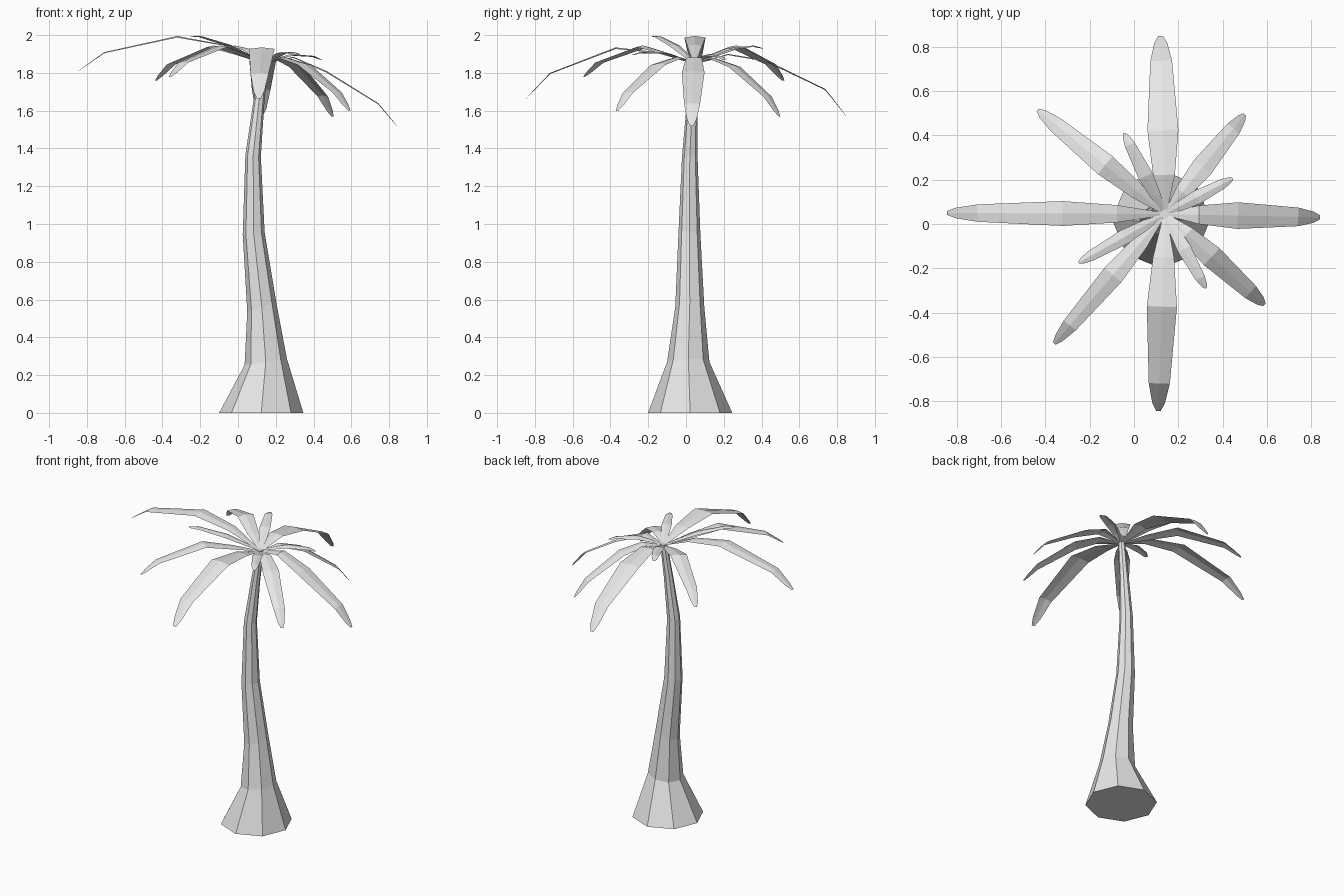
import bpy
import bmesh
import random
from math import cos, sin, pi
from mathutils import Vector

random.seed(4)

if "Cube" in bpy.data.objects:
    bpy.data.objects.remove(bpy.data.objects["Cube"], do_unlink=True)


def make_material(name, colour):
    mat = bpy.data.materials.new(name)
    mat.use_nodes = True
    mat.diffuse_color = colour
    mat.node_tree.nodes["Principled BSDF"].inputs["Base Color"].default_value = colour
    return mat


GREY = make_material("pale grey", (0.8, 0.8, 0.8, 1))
HUB = Vector((0.14, 0.045, 1.85))
UP = Vector((0, 0, 1))


def finish(bm, name):
    mesh = bpy.data.meshes.new(name)
    bm.to_mesh(mesh)
    bm.free()
    mesh.materials.append(GREY)
    obj = bpy.data.objects.new(name, mesh)
    bpy.context.collection.objects.link(obj)
    return obj


def build_trunk():
    # Rings: centre x, centre y, height, radius, sideways tilt
    rings = [(0.123, 0.022, 0, 0.223, 0), (0.147, 0.012, 0.27, 0.112, 0.15),
             (0.126, 0.02, 0.56, 0.077, 0.3), (0.083, 0.018, 0.95, 0.058, 0.1),
             (0.08, 0.02, 1.36, 0.041, -0.1), (0.11, 0.033, 1.64, 0.029, -0.2),
             (0.138, 0.044, 1.86, 0.022, 0)]
    bm = bmesh.new()
    sides = 8
    loops = []
    for x, y, z, r, tilt in rings:
        loop = []
        for i in range(sides):
            a = 2 * pi * i / sides
            loop.append(bm.verts.new((x + r * cos(a), y + r * sin(a), z + tilt * r * cos(a))))
        loops.append(loop)
    for low, high in zip(loops, loops[1:]):
        for i in range(sides):
            j = (i + 1) % sides
            bm.faces.new((low[i], low[j], high[j], high[i]))
    bm.faces.new(loops[0][::-1])
    bm.faces.new(loops[-1])
    finish(bm, "trunk")


STEPS = (0, 0.22, 0.47, 0.86, 0.96, 1)
WIDTHS = (0.1, 0.7, 1, 0.7, 0.42, 0.15)


def build_frond(name, tip, heights, half_width):
    # Folded blade with small tears along both edges
    z1, z2, z3, z_tip = heights
    near_tip = z3 + (z_tip - z3) * 0.7
    levels = (HUB.z, z1, z2, z3, near_tip, z_tip)
    span = Vector((tip[0] - HUB.x, tip[1] - HUB.y, 0))
    across = Vector((-span.y, span.x, 0)).normalized()
    bm = bmesh.new()
    ribs = []
    for t, z in zip(STEPS, levels):
        p = HUB + span * t
        p.z = z
        ribs.append(bm.verts.new(p))
    for side in (1, -1):
        edge = [bm.verts.new(r.co + across * side * half_width * w - UP * 0.008 * w)
                for r, w in zip(ribs, WIDTHS)]
        for k in range(len(STEPS) - 1):
            a, b = edge[k], edge[k + 1]
            outline = [a]
            length = (b.co - a.co).length
            tears = min(2, int(length / 0.1)) if k else 0
            for n in range(tears):
                f = (n + random.uniform(0.3, 0.7)) / tears
                gap = 0.009 / length
                rib = ribs[k].co.lerp(ribs[k + 1].co, f)
                rim = a.co.lerp(b.co, f)
                inner = rim.lerp(rib, random.uniform(0.25, 0.45))
                for p in (a.co.lerp(b.co, f - gap), inner, a.co.lerp(b.co, f + gap)):
                    outline.append(bm.verts.new(p))
            face = [ribs[k + 1], ribs[k]] + outline + [b]
            bm.faces.new(face if side < 0 else face[::-1])
    # Keep the torn outlines exact
    bmesh.ops.triangulate(bm, faces=[f for f in bm.faces if len(f.verts) > 4])
    finish(bm, name)


# Tip position, rib heights from hub to tip, half width
FRONDS = {
    "left_frond": ((0.84, 0.03), (1.885, 1.81, 1.64, 1.52), 0.06),
    "right_frond": ((-0.845, 0.05), (1.95, 1.995, 1.91, 1.81), 0.056),
    "back_frond": ((0.12, 0.85), (1.9, 1.868, 1.715, 1.57), 0.07),
    "front_frond": ((0.11, -0.845), (1.91, 1.935, 1.8, 1.665), 0.068),
    "back_right_frond": ((-0.435, 0.515), (1.9, 1.945, 1.85, 1.76), 0.052),
    "front_right_frond": ((-0.36, -0.54), (1.9, 1.945, 1.86, 1.78), 0.05),
    "back_left_frond": ((0.5, 0.495), (1.88, 1.84, 1.68, 1.57), 0.05),
    "front_left_frond": ((0.59, -0.365), (1.885, 1.85, 1.7, 1.6), 0.052),
    "small_right_frond": ((-0.25, -0.175), (1.9, 1.95, 1.995, 1.995), 0.034),
    "small_front_frond": ((0.325, -0.29), (1.88, 1.91, 1.91, 1.895), 0.032),
    "small_back_frond": ((-0.045, 0.41), (1.89, 1.93, 1.945, 1.93), 0.034),
    "small_left_frond": ((0.445, 0.205), (1.88, 1.9, 1.89, 1.87), 0.032),
}

build_trunk()
for name, (tip, heights, half_width) in FRONDS.items():
    build_frond(name, tip, heights, half_width)
